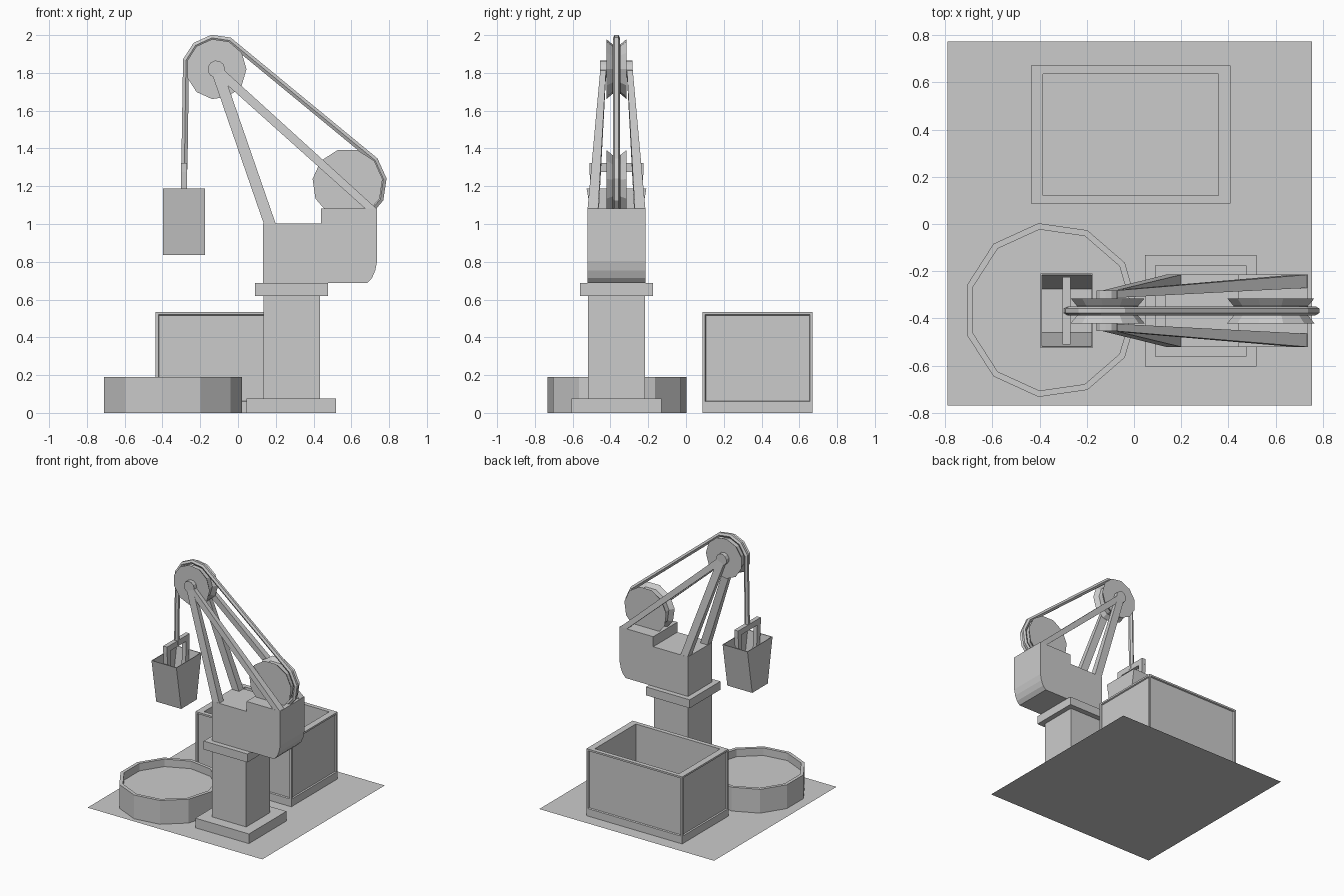
import bpy, bmesh
from math import cos, sin, radians, pi

if "Cube" in bpy.data.objects:
    bpy.data.objects.remove(bpy.data.objects["Cube"])

CY = -0.368          # centre line of the crane in y
N = 11               # sides of every round part
STEP = 2 * pi / N


def finish(name, bm):
    bmesh.ops.recalc_face_normals(bm, faces=bm.faces)
    me = bpy.data.meshes.new(name)
    bm.to_mesh(me)
    bm.free()
    ob = bpy.data.objects.new(name, me)
    bpy.context.collection.objects.link(ob)
    return ob


def loft_bm(rings):
    """Skin a list of equal-length point rings and cap both ends."""
    bm = bmesh.new()
    vs = [[bm.verts.new(p) for p in r] for r in rings]
    for a, b in zip(vs, vs[1:]):
        for i in range(len(a)):
            j = (i + 1) % len(a)
            bm.faces.new((a[i], a[j], b[j], b[i]))
    bm.faces.new(vs[0])
    bm.faces.new(vs[-1])
    bmesh.ops.recalc_face_normals(bm, faces=bm.faces)
    return bm


def loft(name, rings):
    return finish(name, loft_bm(rings))


def rect(cx, cy, hx, hy, z):
    return [(cx - hx, cy - hy, z), (cx + hx, cy - hy, z),
            (cx + hx, cy + hy, z), (cx - hx, cy + hy, z)]


def box(name, cx, cy, hx, hy, z0, z1):
    return loft(name, [rect(cx, cy, hx, hy, z0), rect(cx, cy, hx, hy, z1)])


def arc(cx, cz, r, angles):
    return [(cx + r * cos(a), cz + r * sin(a)) for a in angles]


def wheel_ring(cx, cz, r, y, start=0.0):
    return [(x, y, z) for x, z in arc(cx, cz, r, [start + i * STEP for i in range(N)])]


# Ground sheet
bm = bmesh.new()
bm.faces.new([bm.verts.new(p) for p in rect(-0.018, 0.002, 0.772, 0.772, 0)])
finish("ground_sheet", bm)

# Open crate with recessed side panels
bx, by = -0.013, 0.379
bm = loft_bm([rect(bx, by, 0.423, 0.292, 0), rect(bx, by, 0.423, 0.292, 0.535),
              rect(bx, by, 0.372, 0.258, 0.535), rect(bx, by, 0.372, 0.258, 0.04)])
bm.normal_update()
sides = [f for f in bm.faces if abs(f.normal.z) < 0.1
         and min(v.co.z for v in f.verts) < 0.01]
bmesh.ops.inset_individual(bm, faces=sides, thickness=0.02)
for f in sides:
    for v in f.verts:
        if v.co.z < 0.1:
            v.co.z = 0.06
        v.co -= f.normal * 0.0001
dirs = [f.normal.copy() for f in sides]
bmesh.ops.inset_individual(bm, faces=sides, thickness=0.006)
for f, n in zip(sides, dirs):
    for v in f.verts:
        v.co -= n * 0.01
finish("crate", bm)

# Round basin
def basin_ring(r, z):
    return [(x, y, z) for x, y in arc(-0.352, -0.365, r, [i * STEP for i in range(N)])]

loft("basin", [basin_ring(0.372, 0), basin_ring(0.372, 0.19),
               basin_ring(0.345, 0.19), basin_ring(0.345, 0.13)])

# Pedestal
box("pedestal_base", 0.283, CY, 0.237, 0.237, 0, 0.077)
box("pedestal_column", 0.285, CY, 0.15, 0.15, 0.07, 0.63)
box("pedestal_collar", 0.283, CY, 0.193, 0.193, 0.62, 0.687)

# Crane body
profile = [(0.133, 0.687), (0.684, 0.687), (0.71, 0.715), (0.727, 0.755), (0.737, 0.805),
           (0.737, 1.082), (0.44, 1.082), (0.44, 1.002), (0.133, 1.002)]
loft("crane_body", [[(x, CY + s * 0.153, z) for x, z in profile] for s in (-1, 1)])

# Grooved pulley wheels and hub
HX, HZ, LX, LZ = -0.115, 1.82, 0.58, 1.212
OFF = radians(8.18)
for name, cx, cz, r, st in (("upper_pulley", HX, HZ, 0.16, 0), ("lower_pulley", LX, LZ, 0.187, OFF)):
    loft(name, [wheel_ring(cx, cz, r - d, CY + y, st)
                for d, y in ((0, -0.053), (0.028, -0.02), (0.028, 0.02), (0, 0.053))])
loft("upper_hub", [wheel_ring(HX, HZ, 0.046, CY + y) for y in (-0.086, 0.086)])

# Struts, one pair in front and one behind
for s, side in ((-1, "near"), (1, "far")):
    yo, yi, to, ti = (CY + s * k for k in (0.153, 0.097, 0.084, 0.054))
    for name, x0, x1, z, (a, b) in (
            ("front_strut", 0.137, 0.2, 1.0, ((-0.143, 1.81), (-0.087, 1.83))),
            ("rear_strut", 0.675, 0.735, 1.08, ((-0.131, 1.802), (-0.099, 1.838)))):
        loft(f"{name}_{side}", [
            [(x0, yo, z), (x1, yo, z), (x1, yi, z), (x0, yi, z)],
            [(a[0], to, a[1]), (b[0], to, b[1]), (b[0], ti, b[1]), (a[0], ti, a[1])]])

# Rope over both pulleys
path = arc(LX, LZ, 0.192, [OFF + k * STEP for k in (-2, -1, 0, 1)])
path += arc(HX, HZ, 0.167, [k * STEP for k in (2, 3, 4, 5)])
path.append((-0.284, 1.29))
cu = bpy.data.curves.new("rope", "CURVE")
cu.dimensions = "3D"
cu.bevel_depth = 0.019
cu.bevel_resolution = 1
cu.use_fill_caps = True
sp = cu.splines.new("POLY")
sp.points.add(len(path) - 1)
for p, (x, z) in zip(sp.points, path):
    p.co = (x, CY, z, 1)
rope = bpy.data.objects.new("rope", cu)
bpy.context.collection.objects.link(rope)
bpy.context.view_layer.objects.active = rope
rope.select_set(True)
bpy.ops.object.convert(target="MESH")
for poly in rope.data.polygons:
    poly.use_smooth = False

# Tapered bucket with its handle
KX = -0.286
loft("bucket", [rect(KX, CY, 0.11, 0.098, 0.836), rect(KX, CY, 0.11, 0.158, 1.187),
                rect(KX, CY, 0.105, 0.152, 1.187), rect(KX, CY, 0.105, 0.093, 0.845)])
box("handle_bar", KX, CY, 0.017, 0.143, 1.276, 1.322)
for s, side in ((-1, "near"), (1, "far")):
    loft(f"handle_leg_{side}", [rect(KX, CY + s * 0.108, 0.017, 0.02, 1.06),
                                rect(KX, CY + s * 0.121, 0.017, 0.022, 1.28)])
